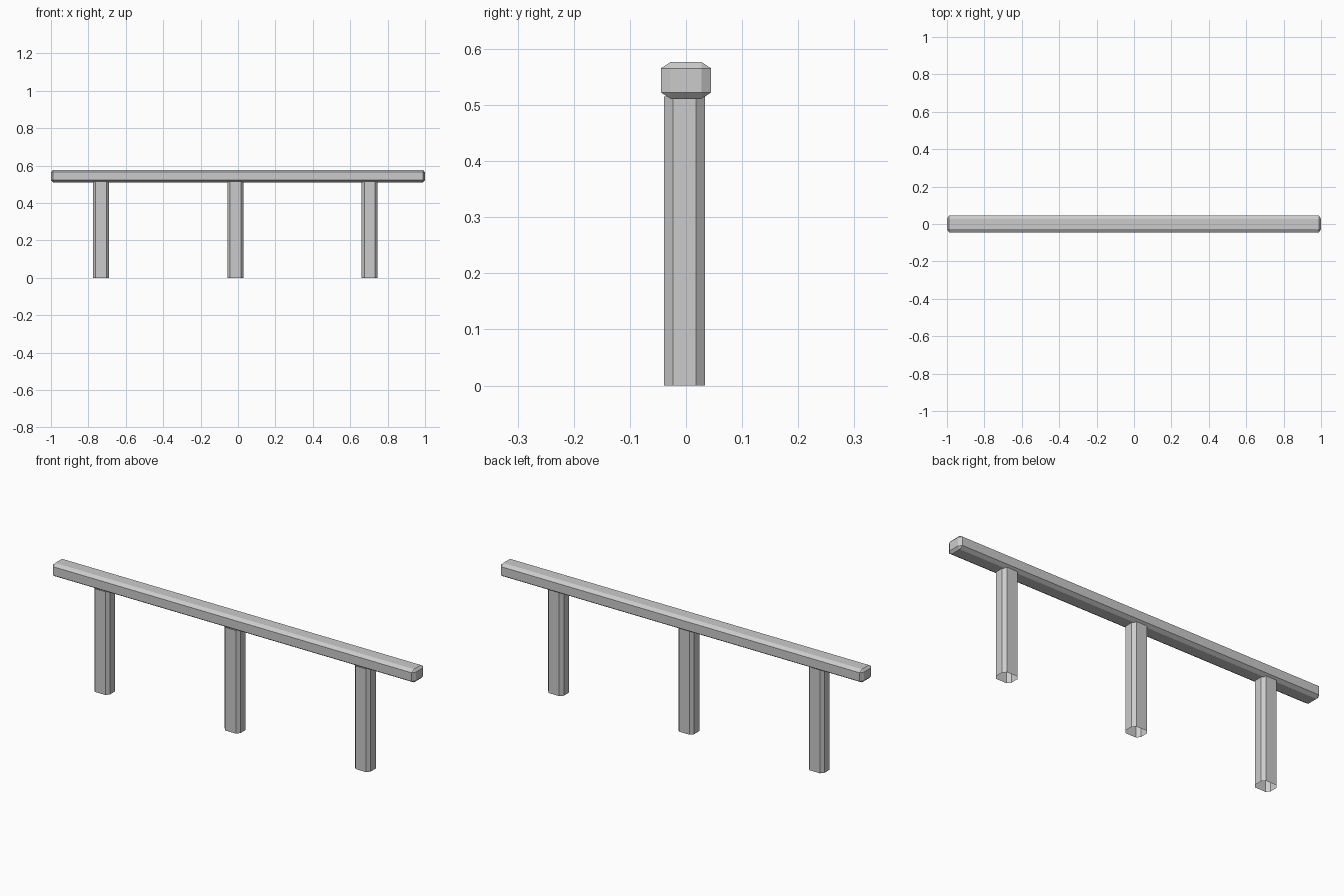
import bpy
import bmesh

if "Cube" in bpy.data.objects:
    bpy.data.objects.remove(bpy.data.objects["Cube"])

grey = bpy.data.materials.new("grey metal")
grey.diffuse_color = (0.6, 0.6, 0.6, 1)
grey.use_nodes = True
grey.node_tree.nodes["Principled BSDF"].inputs["Base Color"].default_value = grey.diffuse_color


def add_object(name, bm):
    bmesh.ops.recalc_face_normals(bm, faces=bm.faces)
    mesh = bpy.data.meshes.new(name)
    bm.to_mesh(mesh)
    bm.free()
    mesh.materials.append(grey)
    obj = bpy.data.objects.new(name, mesh)
    bpy.context.collection.objects.link(obj)
    return obj


def rail(name, half, cut, z):
    """Box with every edge chamfered by its own amount per axis."""
    hx, hy, hz = half
    cx, cy, cz = cut
    bm = bmesh.new()
    for sx in (-1, 1):
        for sy in (-1, 1):
            for sz in (-1, 1):
                # three points around each chamfered corner
                for kx, ky, kz in ((0, 1, 1), (1, 0, 1), (1, 1, 0)):
                    bm.verts.new((sx * (hx - kx * cx), sy * (hy - ky * cy),
                                  z + sz * (hz - kz * cz)))
    bmesh.ops.convex_hull(bm, input=bm.verts)
    bmesh.ops.dissolve_limit(bm, angle_limit=0.01, verts=bm.verts, edges=bm.edges)
    return add_object(name, bm)


def post(name, x, y, half, cut, height):
    """Open tube with chamfered vertical corners."""
    (hx, hy), (cx, cy) = half, cut
    outline = [(hx, -hy + cy), (hx, hy - cy), (hx - cx, hy), (-hx + cx, hy),
               (-hx, hy - cy), (-hx, -hy + cy), (-hx + cx, -hy), (hx - cx, -hy)]
    bm = bmesh.new()
    low = [bm.verts.new((x + px, y + py, 0)) for px, py in outline]
    top = [bm.verts.new((x + px, y + py, height)) for px, py in outline]
    for i in range(8):
        j = (i + 1) % 8
        bm.faces.new((low[i], low[j], top[j], top[i]))
    return add_object(name, bm)


# Long handrail on top
rail("top_rail", (1.0, 0.0447, 0.033), (0.011, 0.0175, 0.0115), 0.544)

# Three hollow posts, open at the foot
for label, px in (("left", -0.733), ("middle", -0.014), ("right", 0.704)):
    post(label + "_post", px, -0.0025, (0.043, 0.0365), (0.014, 0.016), 0.515)
